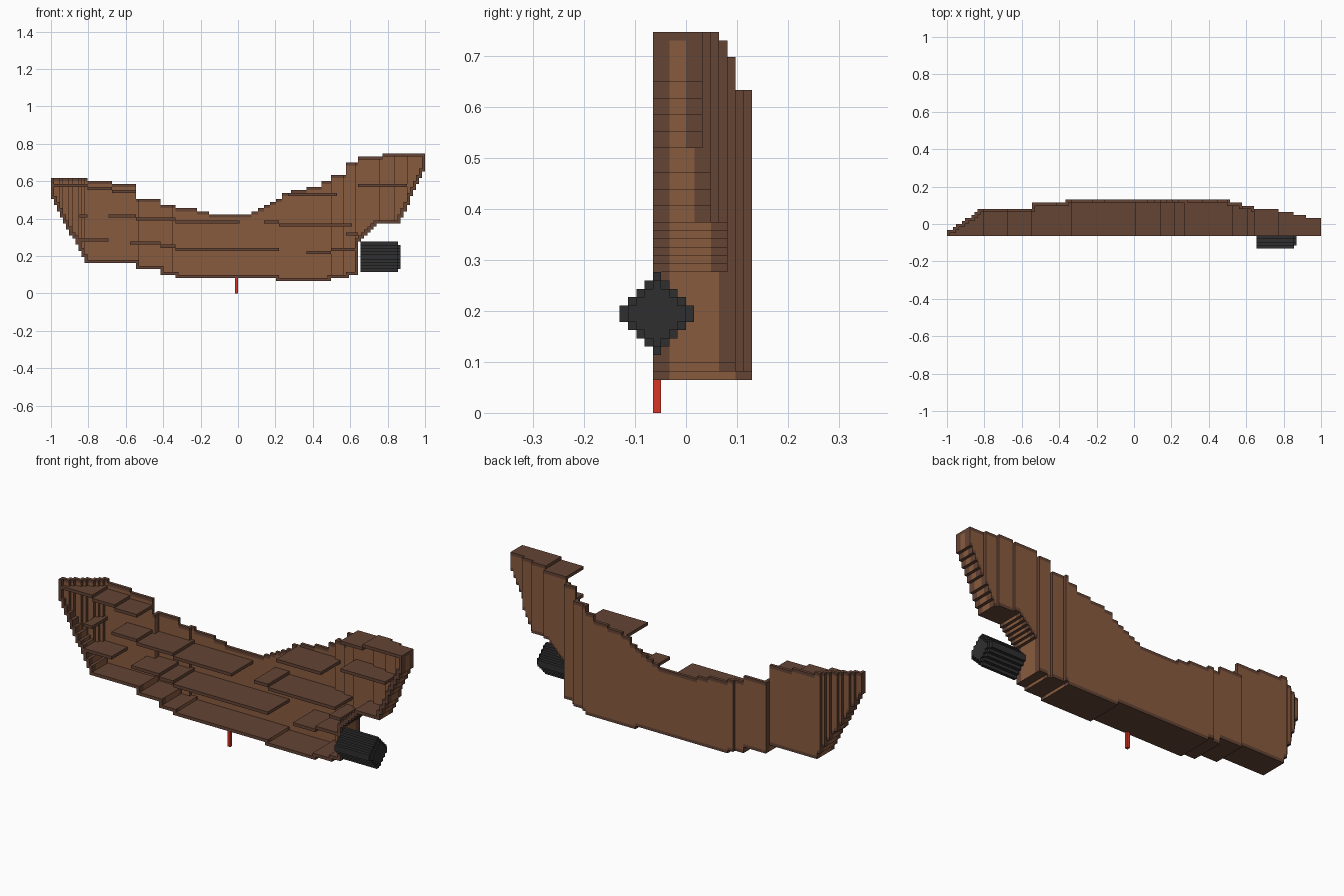
import bpy, bmesh
from mathutils import Vector

if "Cube" in bpy.data.objects:
    bpy.data.objects.remove(bpy.data.objects["Cube"])

COUNT = 123
V = 2 / COUNT                      # block size
FRONT = -4 * V                     # open cut plane of the half hull


def material(name, rgb):
    m = bpy.data.materials.new(name)
    m.use_nodes = True
    colour = (*rgb, 1)
    m.diffuse_color = colour
    m.node_tree.nodes["Principled BSDF"].inputs["Base Color"].default_value = colour
    return m


dark_wood = material("dark_wood", (0.127, 0.058, 0.036))
light_wood = material("light_wood", (0.25, 0.105, 0.049))
black = material("black_metal", (0.028, 0.028, 0.028))
red = material("red_paint", (0.67, 0.035, 0.018))


def step(x, table):
    """Value of the first step whose end lies beyond x."""
    return next((value for end, value in table if x < end), table[-1][1])


# Hull outline: keel height, rail height and depth along the length
KEEL = [(-.54, .155), (-.42, .13), (-.34, .1), (.21, .085), (.5, .068), (.59, .085), (.65, .1)]
RAIL = [(-.81, .61), (-.67, .6), (-.54, .58), (-.41, .5), (-.33, .47), (-.22, .455),
        (-.16, .435), (.08, .415), (.11, .435), (.14, .45), (.17, .468), (.2, .485),
        (.24, .5), (.27, .53), (.29, .54), (.36, .555), (.44, .57), (.5, .6), (.58, .63),
        (.65, .7), (.78, .73), (1, .748)]
SIDE = [(-.55, .081), (-.37, .112), (.51, .13), (.58, .112), (.65, .098), (.78, .081),
        (.86, .065), (.92, .05), (.97, .04), (1, .03)]


def keel(x):
    if x < -.81:
        return .52 - .365 * (x + 1) / .19
    if x < .65:
        return step(x, KEEL)
    if x < .74:
        return .28 + (x - .65)
    return .375 if x < .87 else .39 + .28 * (x - .87) / .13


def side(x):
    return -.045 + .126 * (x + 1) / .18 if x < -.82 else step(x, SIDE)


def column(i):
    x = -1 + (i + .5) * V
    return (round(keel(x) / V), round(step(x, RAIL) / V), max(1, round((side(x) - FRONT) / V)))


COLUMNS = [column(i) for i in range(COUNT)]
DIRS = [Vector(d) for d in ((1, 0, 0), (-1, 0, 0), (0, 1, 0), (0, -1, 0), (0, 0, 1), (0, 0, -1))]


def block_mesh(name, cells, materials, paint=None):
    """Skin a set of blocks and merge the flat areas."""
    bm = bmesh.new()
    verts = {}

    def vert(p):
        key = tuple(round(c) for c in p)
        if key not in verts:
            verts[key] = bm.verts.new((-1 + key[0] * V, FRONT + key[1] * V, key[2] * V))
        return verts[key]

    for cell in cells:
        mid = Vector(cell) + Vector((.5, .5, .5))
        for d in DIRS:
            if tuple(int(c) for c in Vector(cell) + d) in cells:
                continue
            u = Vector((d.y, d.z, d.x))
            w = d.cross(u)
            ring = [mid + (d + a * u + b * w) / 2 for a, b in ((-1, -1), (1, -1), (1, 1), (-1, 1))]
            face = bm.faces.new([vert(p) for p in ring])
            face.material_index = paint(cell, d) if paint else 0
    bmesh.ops.dissolve_limit(bm, angle_limit=.01, verts=bm.verts[:], edges=bm.edges[:],
                             delimit={'MATERIAL', 'NORMAL'})
    return finish(name, bm, materials)


def finish(name, bm, materials):
    mesh = bpy.data.meshes.new(name)
    bm.to_mesh(mesh)
    bm.free()
    for m in materials:
        mesh.materials.append(m)
    obj = bpy.data.objects.new(name, mesh)
    bpy.context.collection.objects.link(obj)
    return obj


# Hull shell: side wall, floor and stepped ends, open at the front and top
hull = set()
for i, (low, high, deep) in enumerate(COLUMNS):
    near = [COLUMNS[n] for n in (i - 1, i + 1) if 0 <= n < COUNT]
    floor_top = max([low] + [n[0] for n in near])
    wall_in = min([deep] + [n[2] for n in near]) - 1
    for j in range(deep):
        for k in range(low, high):
            if k <= floor_top or j >= wall_in or len(near) == 1:
                hull.add((i, j, k))


def paint_hull(cell, d):
    """Light planks away from the rims, dark wood on rims, floors and tops."""
    i, j, k = cell
    low, high, deep = COLUMNS[i]
    if d.z or j == 0:
        return 0
    if d.y:
        return int(low < k < high - 1)
    return int(1 < j < deep - 2 and k < high - 1)


block_mesh("hull_shell", hull, [dark_wood, light_wood], paint_hull)

# Deck planks: start, end, height
DECKS = {
    "upper_deck": [(-1, -.81, .575), (-.81, -.67, .565), (-.67, -.54, .545), (.27, .53, .53),
                   (.64, .91, .575), (.65, .78, .722), (.78, 1, .738)],
    "middle_deck": [(-.86, -.81, .413), (-.69, -.54, .413), (-.54, -.34, .397),
                    (-.34, .01, .38), (.145, .22, .38), (.22, .61, .365), (.58, .65, .32)],
    "lower_deck": [(-.86, -.69, .285), (-.57, -.41, .272), (-.41, -.34, .253),
                   (-.34, .22, .238), (.36, .5, .222), (.5, .65, .238)],
}
for name, planks in DECKS.items():
    cells = set()
    for start, end, z in planks:
        k = round(z / V - .5)
        for i in range(round((start + 1) / V), round((end + 1) / V)):
            if COLUMNS[i][0] <= k < COLUMNS[i][1]:
                cells |= {(i, j, k) for j in range(COLUMNS[i][2])}
    block_mesh(name, cells - hull, [dark_wood])


def box(bm, lo, hi):
    made = bmesh.ops.create_cube(bm, size=1)["verts"]
    for v in made:
        v.co = Vector([(a + b) / 2 + c * (b - a) for a, b, c in zip(lo, hi, v.co)])


def diamond(name, x0, x1, steps):
    """Stepped diamond prism lying along x."""
    cy, cz = -.057, .195
    outline = []
    for n in range(steps):
        wide, tall = (steps - n - .5) * V, (n + 1) * V
        outline += [(wide, tall - V), (wide, tall)]
    flip = [(-y, z) for y, z in reversed(outline)]
    half = outline + flip
    ring = half + [(-y, -z) for y, z in half]
    bm = bmesh.new()
    points = [bm.verts.new((x0, cy + y, cz + z)) for y, z in ring]
    bmesh.ops.remove_doubles(bm, verts=points, dist=V / 100)
    face = bm.faces.new([v for v in points if v.is_valid])
    top = bmesh.ops.extrude_face_region(bm, geom=[face])["geom"]
    for v in top:
        if isinstance(v, bmesh.types.BMVert):
            v.co.x = x1
    bmesh.ops.recalc_face_normals(bm, faces=bm.faces[:])
    finish(name, bm, [black])


# Engine: stepped drum with a raised core
diamond("engine_drum", .655, .855, 5)
diamond("engine_core", .655, .868, 4)

# Pin below the keel
pin = bmesh.new()
box(pin, (-.016, FRONT, 0), (0, FRONT + V, .085))
finish("keel_pin", pin, [red])
